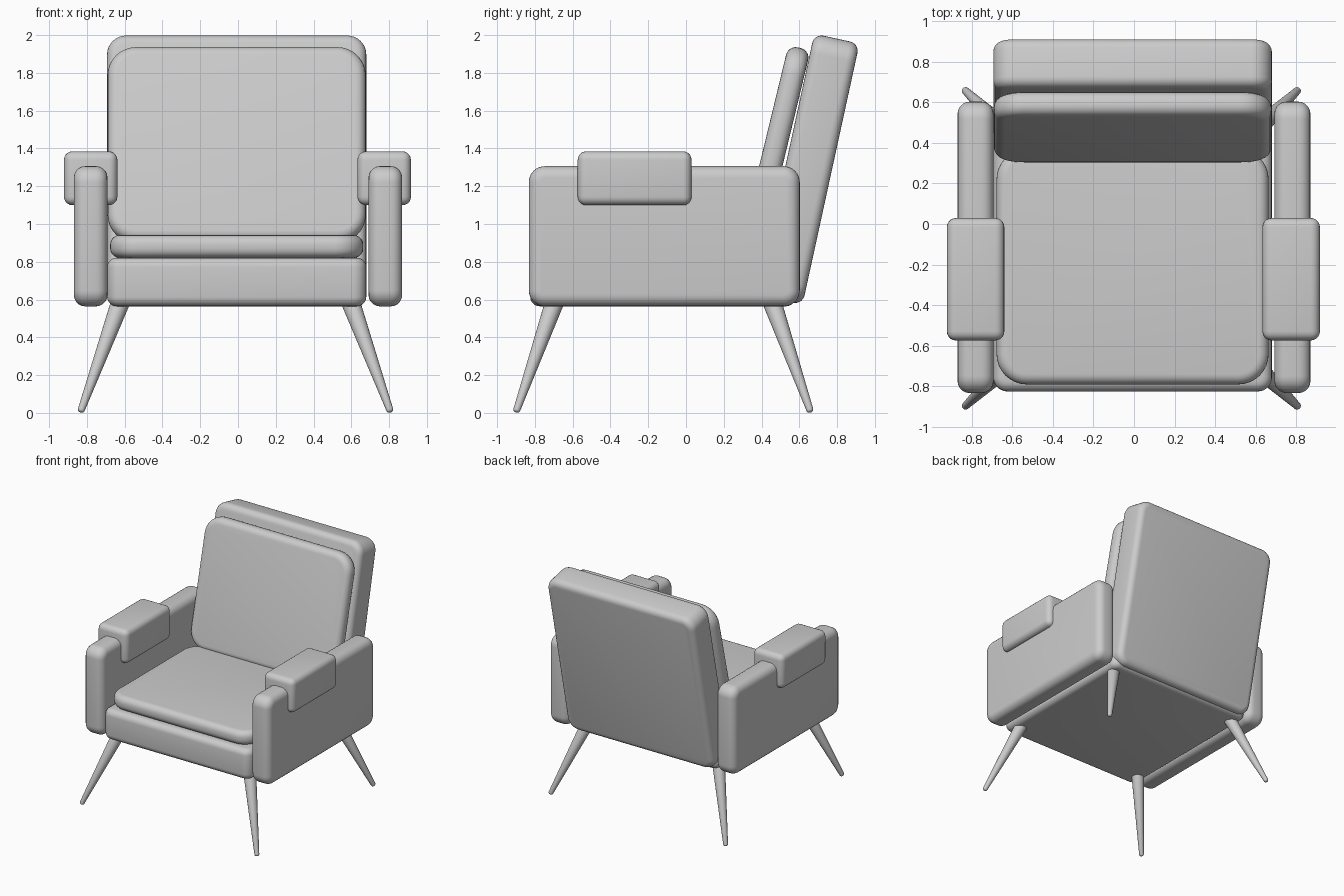
import bpy, bmesh
from math import radians
from mathutils import Vector

if "Cube" in bpy.data.objects:
    bpy.data.objects.remove(bpy.data.objects["Cube"])


def finish(bm, name, loc, rot, width, segments):
    me = bpy.data.meshes.new(name)
    bm.to_mesh(me)
    bm.free()
    ob = bpy.data.objects.new(name, me)
    bpy.context.collection.objects.link(ob)
    ob.location, ob.rotation_euler = loc, rot
    mod = ob.modifiers.new("round", 'BEVEL')
    mod.width, mod.segments = width, segments
    mod.limit_method, mod.angle_limit = 'ANGLE', radians(40)
    for p in me.polygons:
        p.use_smooth = True
    return ob


def padded_box(name, size, loc, r, corner=0, axis=2, tilt=0):
    """Rounded box; edges along axis get the larger corner radius."""
    bm = bmesh.new()
    bmesh.ops.create_cube(bm, size=1)
    bmesh.ops.scale(bm, vec=size, verts=bm.verts)
    if corner:
        edges = [e for e in bm.edges
                 if abs((e.verts[0].co - e.verts[1].co).normalized()[axis]) > 0.9]
        bmesh.ops.bevel(bm, geom=edges, offset=corner, segments=8,
                        profile=0.5, affect='EDGES')
    return finish(bm, name, loc, (tilt, 0, 0), r, 5)


def leg(name, top, foot):
    top, foot = Vector(top), Vector(foot)
    d = foot - top
    bm = bmesh.new()
    bmesh.ops.create_cone(bm, cap_ends=True, segments=24, radius1=0.052,
                          radius2=0.018, depth=d.length)
    rot = d.to_track_quat('Z', 'Y').to_euler()
    return finish(bm, name, (top + foot) / 2, rot, 0.014, 4)


CX = -0.007

# Seat base and cushion
padded_box("seat_base", (1.372, 1.405, 0.257), (CX, -0.122, 0.693), 0.05, 0.07)
padded_box("seat_cushion", (1.34, 1.16, 0.12), (CX, -0.21, 0.881), 0.05, 0.15)

# Reclined backrest: placed from its upper rear corner
tilt = radians(-12.3)
padded_box("backrest", (1.372, 0.245, 1.415), (CX, 0.648, 1.29), 0.05, 0.10, 1, tilt)
padded_box("back_cushion", (1.366, 0.12, 1.06), (CX, 0.476, 1.418), 0.052, 0.15, 1,
           radians(-13.6))

# Arms and arm pads
for s, side in ((-1, "left"), (1, "right")):
    padded_box(side + "_arm", (0.178, 1.435, 0.742), (s * 0.78, -0.115, 0.935), 0.06, 0.085, 0)
    padded_box(side + "_arm_pad", (0.283, 0.603, 0.285),
               (s * 0.777 - 0.003, -0.272, 1.242), 0.045)

# Splayed tapered legs
for s, side in ((-1, "left"), (1, "right")):
    for t, end in ((-1, "front"), (1, "rear")):
        leg(f"{end}_{side}_leg",
            (s * 0.597 - 0.013, t * 0.564 - 0.12, 0.62),
            (s * 0.821 - 0.013, t * 0.78 - 0.12, 0.004))
